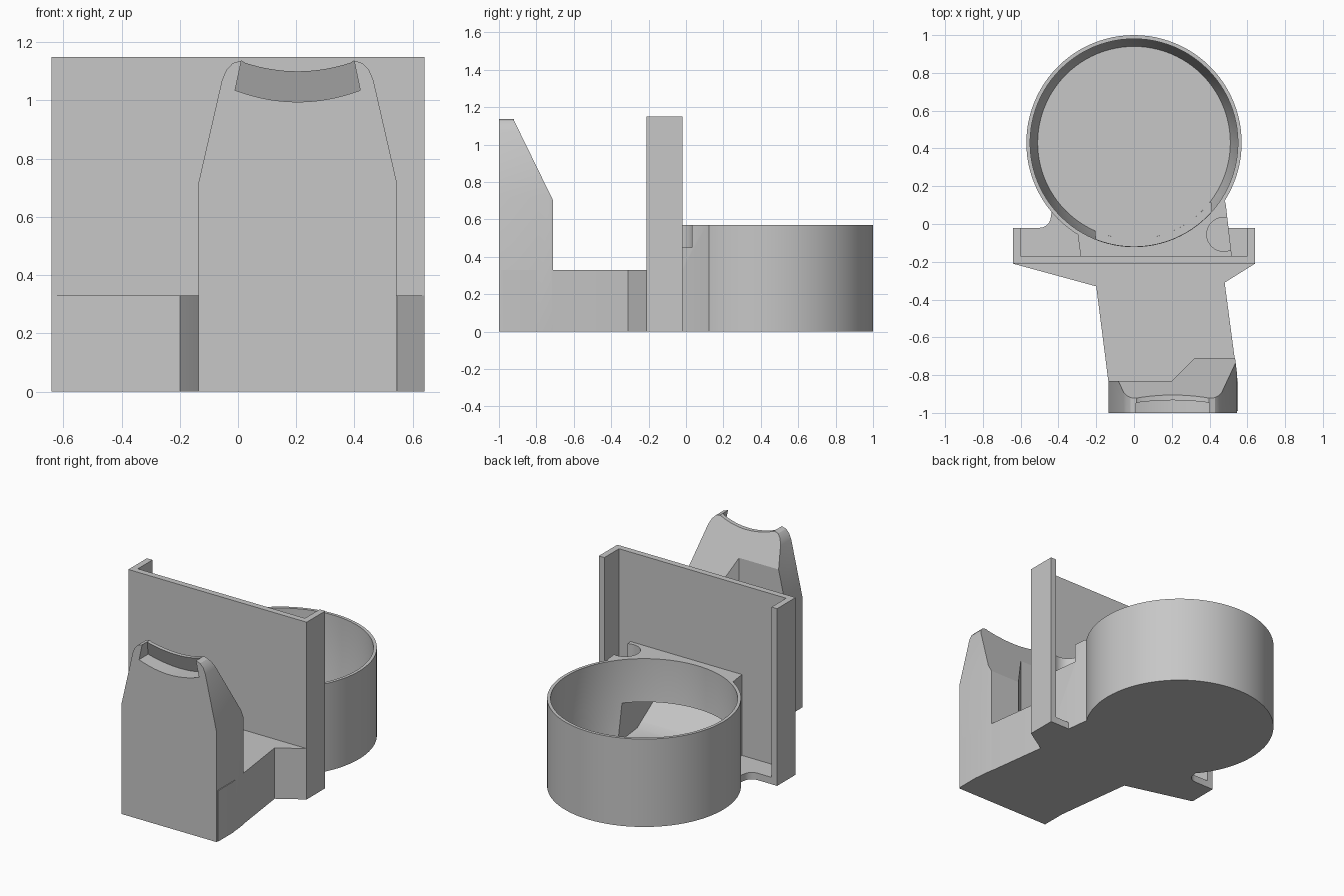
import bpy, bmesh, math

if "Cube" in bpy.data.objects:
    bpy.data.objects.remove(bpy.data.objects["Cube"], do_unlink=True)

grey = bpy.data.materials.new("plain grey")
grey.use_nodes = True
grey.diffuse_color = (0.57, 0.57, 0.57, 1)
grey.node_tree.nodes["Principled BSDF"].inputs["Base Color"].default_value = (0.57, 0.57, 0.57, 1)


def finish(bm, name):
    bmesh.ops.recalc_face_normals(bm, faces=bm.faces)
    mesh = bpy.data.meshes.new(name)
    bm.to_mesh(mesh)
    bm.free()
    mesh.materials.append(grey)
    obj = bpy.data.objects.new(name, mesh)
    bpy.context.collection.objects.link(obj)
    return obj


def prism(name, outline, axis, low, high, move=None):
    """Extrude a 2D outline along an axis; move optionally shifts each vertex."""
    place = {"x": lambda a, b, t: (t, a, b),
             "y": lambda a, b, t: (a, t, b),
             "z": lambda a, b, t: (a, b, t)}[axis]
    bm = bmesh.new()
    ends = [[bm.verts.new(place(a, b, t)) for a, b in outline] for t in (low, high)]
    n = len(outline)
    for ring in ends:
        bm.faces.new(ring)
    for i in range(n):
        j = (i + 1) % n
        bm.faces.new((ends[0][i], ends[0][j], ends[1][j], ends[1][i]))
    if move:
        for v in bm.verts:
            move(v.co)
    return finish(bm, name)


def revolve(name, profile, y, steps=96):
    """Spin a closed (radius, height) profile that starts and ends on the axis."""
    bm = bmesh.new()
    verts = [bm.verts.new((r, y, z)) for r, z in profile]
    edges = [bm.edges.new(pair) for pair in zip(verts, verts[1:])]
    bmesh.ops.spin(bm, geom=verts + edges, cent=(0, y, 0), axis=(0, 0, 1),
                   angle=math.tau, steps=steps)
    bmesh.ops.remove_doubles(bm, verts=bm.verts, dist=0.0005)
    return finish(bm, name)


def boolean(obj, tool, operation="DIFFERENCE"):
    mod = obj.modifiers.new("cut", "BOOLEAN")
    mod.object, mod.operation, mod.solver = tool, operation, "EXACT"
    bpy.context.view_layer.objects.active = obj
    bpy.ops.object.modifier_apply(modifier=mod.name)


CUP_Y, CUP_H, DECK, MID = 0.43, 0.57, 0.33, 0.205

# Round cup with a sloped lower inner wall
cup = revolve("round_cup", [(0, 0), (0.57, 0), (0.57, CUP_H), (0.55, CUP_H),
                            (0.55, 0.3), (0.51, 0.05), (0, 0.05)], CUP_Y)
bowl_cutter = revolve("bowl_cutter", [(0, 0.05), (0.51, 0.05), (0.55, 0.3),
                                      (0.55, 0.7), (0, 0.7)], CUP_Y)

# Upright wall with a flange along each side
wall = prism("upright_wall", [(-0.64, -0.21), (0.64, -0.21), (0.64, -0.02), (0.6, -0.02),
                              (0.6, -0.17), (-0.6, -0.17), (-0.6, -0.02), (-0.64, -0.02)],
             "z", 0, 1.15)

# Thin foot plate flaring into the cup with hollow curves
flare = [(0.5 - 0.06 * math.sin(a), 0.04 - 0.06 * math.cos(a))
         for a in (math.pi / 2 * i / 6 for i in range(7))]
half = [(0.62, -0.19), (0.62, -0.02)] + flare + [(0.43, 0.1)]
foot = prism("foot_plate", half + [(-x, y) for x, y in reversed(half)], "z", 0, 0.045)

# Solid bridge between the wall and the cup, with a round pocket in one corner
bridge = prism("bridge", [(-0.28, -0.19), (-0.3, -0.04), (-0.3, 0.1), (0.46, 0.16),
                          (0.485, 0.11), (0.52, -0.19)], "z", 0, CUP_H)
pocket = prism("pocket_cutter", [(0.475 + 0.09 * math.cos(math.tau * i / 32),
                                  -0.055 + 0.09 * math.sin(math.tau * i / 32)) for i in range(32)],
               "z", 0.45, 0.7)
boolean(bridge, bowl_cutter)
boolean(bridge, pocket)

# Low deck running forward from the wall
deck = prism("front_deck", [(-0.64, -0.21), (-0.2, -0.33), (-0.135, -0.84), (-0.135, -0.99),
                            (0.55, -0.99), (0.55, -0.84), (0.48, -0.31), (0.64, -0.21)],
             "z", 0, DECK)

# Tower: stepped plan trimmed by a front outline and a sloped back
tower = prism("front_tower", [(-0.135, -1), (0.55, -1), (0.55, -0.83), (0.535, -0.71),
                              (0.32, -0.71), (0.2, -0.83), (-0.135, -0.83)], "z", 0, 1.3)
shoulder = [(-0.135, -0.1), (-0.135, 0.72), (-0.055, 1.07), (-0.04, 1.105),
            (-0.018, 1.128), (0.012, 1.137)]
saddle = [(MID + 0.18 * i / 8, 1.1 + 0.029 * (i / 8) ** 2) for i in range(-8, 9)]
front_trim = prism("front_trim", shoulder + saddle + [(2 * MID - x, z) for x, z in reversed(shoulder)],
                   "y", -1.2, -0.5)
side_trim = prism("side_trim", [(-1.2, -0.1), (-0.6, -0.1), (-0.6, 0.475), (-0.92, 1.13),
                                (-0.92, 1.25), (-1.2, 1.25)], "x", -0.5, 1)
boolean(tower, front_trim, "INTERSECT")
boolean(tower, side_trim, "INTERSECT")


# Curved mouth in the top of the tower, leaning back as it deepens
def lean(co):
    if co.y > -1:
        co.y = -0.945 + (1.13 - co.z) * 0.4


lip = [(MID + 0.215 * i / 8, 0.995 + 0.04 * (i / 8) ** 2) for i in range(-8, 9)]
mouth = prism("mouth_cutter", [(0.025, 1.2)] + lip + [(0.385, 1.2)], "y", -1.05, -0.9, lean)
boolean(tower, mouth)


# Ramped tunnel from the cup into the deck, skewed along with the deck
def skew(co):
    co.x -= 0.12 * co.y


tunnel = prism("tunnel_cutter", [(0.2, 0.051), (-0.12, 0.051), (-0.65, 0.29), (0.2, 0.29)],
               "x", -0.21, 0.42, skew)
for part in (cup, bridge, wall, deck):
    boolean(part, tunnel)

for tool in (bowl_cutter, pocket, front_trim, side_trim, mouth, tunnel):
    bpy.data.objects.remove(tool, do_unlink=True)

# Smooth the round surfaces and keep the edges crisp
bpy.ops.object.select_all(action="DESELECT")
for part in (cup, wall, foot, bridge, deck, tower):
    part.select_set(True)
bpy.context.view_layer.objects.active = cup
bpy.ops.object.shade_smooth_by_angle(angle=math.radians(25))
